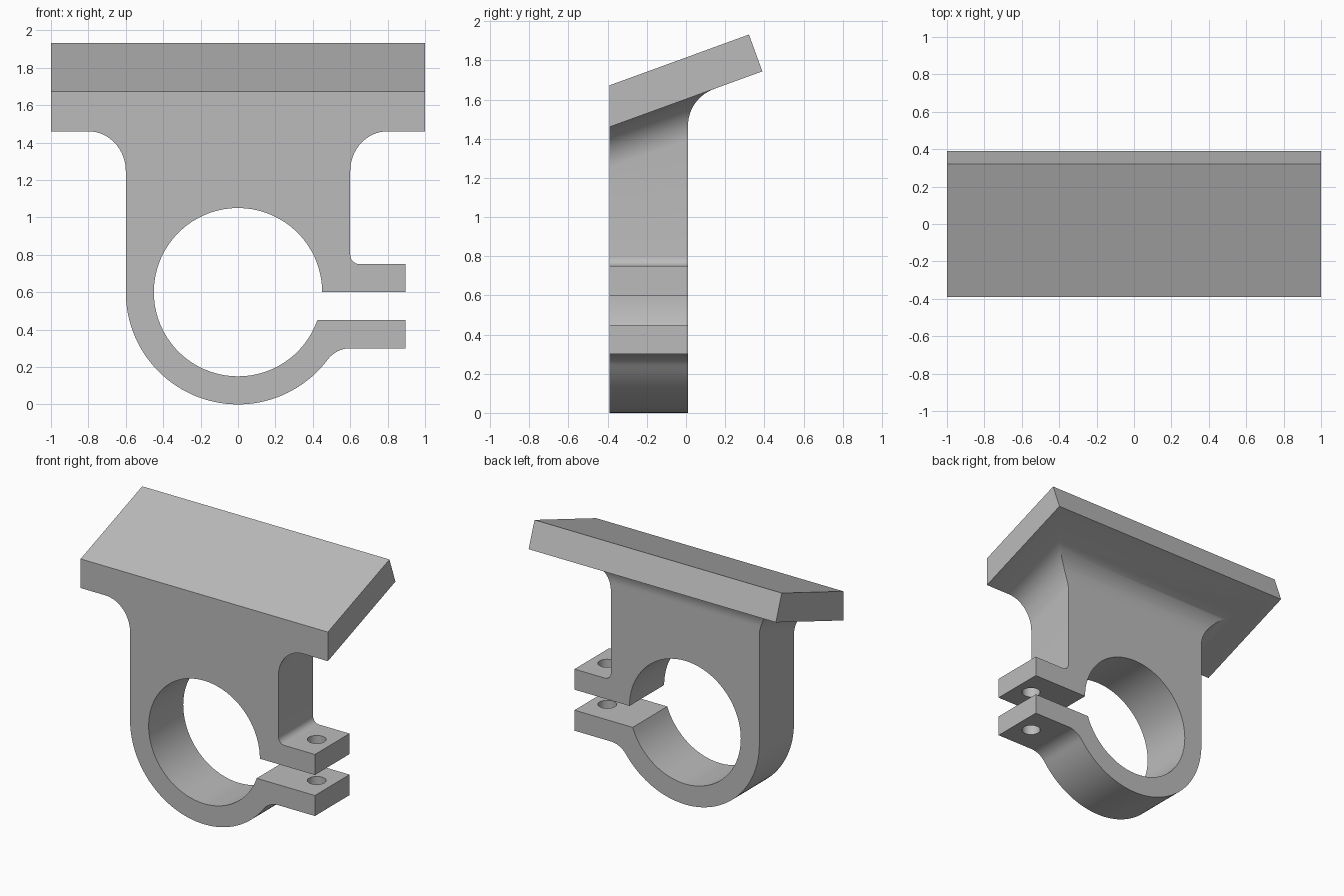
import bpy, bmesh
from math import radians, degrees, sin, cos, tan, atan2, asin, pi

if "Cube" in bpy.data.objects:
    bpy.data.objects.remove(bpy.data.objects["Cube"], do_unlink=True)

TILT = radians(20)
FRONT, BACK = -0.39, 0.01       # faces of the clamp body
UNDER = 1.46                    # plate underside at the front
R = 0.2                         # fillet radius and plate thickness

grey = bpy.data.materials.new("plain grey")
grey.use_nodes = True
grey.diffuse_color = (0.5, 0.5, 0.5, 1)
grey.node_tree.nodes["Principled BSDF"].inputs["Base Color"].default_value = (0.5, 0.5, 0.5, 1)


def arc(cx, cy, rx, start, end, n=16, ry=None):
    ry = ry or rx
    angles = [radians(start + (end - start) * i / n) for i in range(n + 1)]
    return [(cx + rx * cos(a), cy + ry * sin(a)) for a in angles]


def prism(name, profile, lo, hi, place):
    """Extrude a 2D profile from lo to hi; place maps (u, v, depth) to xyz."""
    bm = bmesh.new()
    a, b = [[bm.verts.new(place(u, v, d)) for u, v in profile] for d in (lo, hi)]
    bm.faces.new(a)
    bm.faces.new(b[::-1])
    for i in range(len(a)):
        j = (i + 1) % len(a)
        bm.faces.new((a[j], a[i], b[i], b[j]))
    bmesh.ops.recalc_face_normals(bm, faces=bm.faces)
    mesh = bpy.data.meshes.new(name)
    bm.to_mesh(mesh)
    bm.free()
    mesh.materials.append(grey)
    obj = bpy.data.objects.new(name, mesh)
    bpy.context.collection.objects.link(obj)
    return obj


def combine(obj, other, operation):
    mod = obj.modifiers.new(operation.lower(), "BOOLEAN")
    mod.object, mod.operation, mod.solver = other, operation, "EXACT"
    bpy.context.view_layer.objects.active = obj
    bpy.ops.object.modifier_apply(modifier=mod.name)
    bpy.data.objects.remove(other, do_unlink=True)


def along_x(u, v, d):
    return (d, u, v)


def along_y(u, v, d):
    # the upper fillets follow the sloping plate
    return (u, d, v + (tan(TILT) * (d - FRONT) if v > 1.2 else 0))


# Clamp outline: ring, split lugs and neck with flared top
drop = R / cos(TILT)
flare = arc(0.8, UNDER - drop, R, 180, 90, ry=drop) + [(0.8, UNDER + 0.05)]
join = degrees(atan2(0.45, 0.6))
split = degrees(asin(0.15 / 0.45))
outline = [(0.895, 0.6), (0.895, 0.75)]
outline += arc(0.65, 0.8, 0.05, 270, 180, 8)
outline += flare + [(-x, z) for x, z in reversed(flare)]
outline += arc(0, 0.6, 0.6, 180, 360 - join, 48)
outline += arc(0.6, 0.15, 0.15, 180 - join, 90, 10)
outline += [(0.895, 0.3), (0.895, 0.45)]
outline += arc(0, 0.6, 0.45, -split, -360, 72)[:-1] + [(0.45, 0.6)]
bracket = prism("clamp_bracket", outline, FRONT - 0.1, 0.18, along_y)

# Side profile with the rear fillet trims the body to depth
reach = R / tan(radians(55))
wall_top = UNDER + tan(TILT) * (BACK - FRONT) - reach
rear = arc(BACK + R, wall_top, R, 180, 110, 14)
side = [(FRONT, -0.1), (BACK, -0.1)] + rear
side += [(rear[-1][0], rear[-1][1] + 0.05), (FRONT, UNDER + 0.05)]
combine(bracket, prism("depth_trim", side, -1.2, 1.2, along_x), "INTERSECT")

# Sloping mounting plate
end = UNDER + 0.78 * tan(TILT)
plate = [(FRONT, UNDER), (0.39, end),
         (0.39 - R * sin(TILT), end + R * cos(TILT)), (FRONT, UNDER + drop)]
combine(bracket, prism("mounting_plate", plate, -1, 1, along_x), "UNION")

# Bolt hole through both lugs
hole = arc(0.77, (FRONT + BACK) / 2, 0.063, 0, 360, 32)[:-1]
combine(bracket, prism("bolt_hole", hole, 0.2, 0.85, lambda u, v, d: (u, v, d)), "DIFFERENCE")

bpy.ops.object.select_all(action="DESELECT")
bracket.select_set(True)
bpy.context.view_layer.objects.active = bracket
bpy.ops.object.shade_smooth_by_angle(angle=radians(25))
